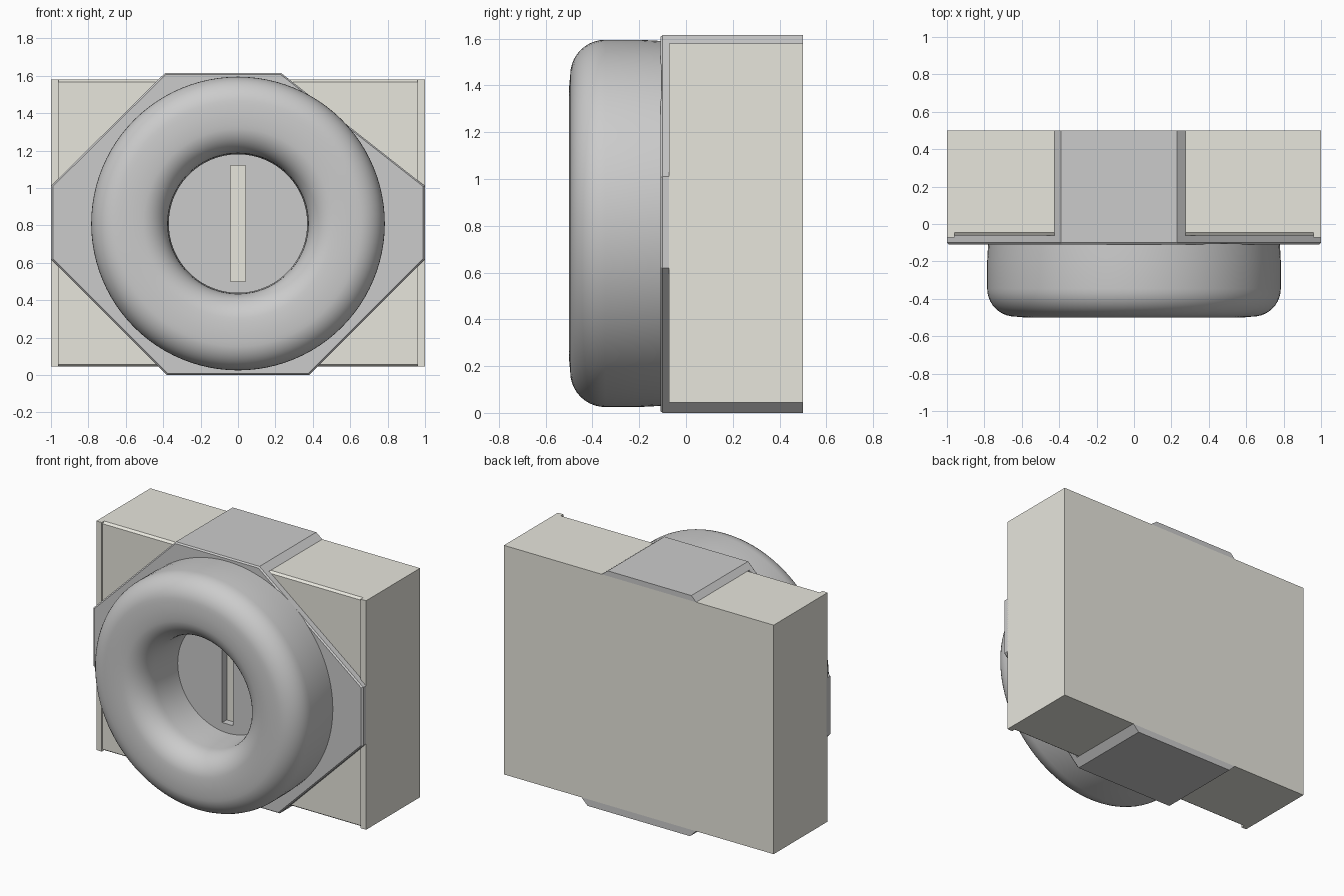
import bpy, bmesh, math

if "Cube" in bpy.data.objects:
    bpy.data.objects.remove(bpy.data.objects["Cube"])

CZ = 0.81  # height of the ring centre

cream = bpy.data.materials.new("cream")
cream.diffuse_color = (0.8, 0.79, 0.72, 1)
cream.use_nodes = True
cream.node_tree.nodes["Principled BSDF"].inputs["Base Color"].default_value = cream.diffuse_color


def finish(name, bm, mat=None):
    bmesh.ops.recalc_face_normals(bm, faces=bm.faces)
    me = bpy.data.meshes.new(name)
    bm.to_mesh(me)
    bm.free()
    ob = bpy.data.objects.new(name, me)
    bpy.context.collection.objects.link(ob)
    if mat:
        me.materials.append(mat)
    return ob


def prism(name, front, y0, y1, mat=None, back=None):
    """Solid between an xz outline at y0 and one at y1."""
    bm = bmesh.new()
    a = [bm.verts.new((x, y0, z)) for x, z in front]
    b = [bm.verts.new((x, y1, z)) for x, z in (back or front)]
    bm.faces.new(a)
    bm.faces.new(b[::-1])
    for i in range(len(a)):
        j = (i + 1) % len(a)
        bm.faces.new((a[i], b[i], b[j], a[j]))
    return finish(name, bm, mat)


def rect(x0, x1, z0, z1):
    return [(x0, z0), (x1, z0), (x1, z1), (x0, z1)]


# Main block with a recessed front panel between two side rails
ZB, ZT = 0.045, 1.58
prism("body", rect(-1, 1, ZB, ZT), -0.045, 0.5, cream)
prism("front_panel", rect(-0.96, 0.96, ZB + 0.012, ZT - 0.012), -0.062, -0.045,
      cream, rect(-0.96, 0.96, ZB, ZT))
for side, x in (("left", -0.98), ("right", 0.98)):
    prism(side + "_rail", rect(x - 0.02, x + 0.02, ZB, ZT), -0.072, -0.045, cream)

# Eight-sided front plate with softened front edge
outline = [(-0.38, 0), (0.38, 0), (1, 0.62), (1, 1.01),
           (0.23, 1.615), (-0.39, 1.615), (-1, 1.01), (-1, 0.62)]
inner = [(x * 0.99, CZ + (z - CZ) * 0.99) for x, z in outline]
plate = prism("front_plate", outline, -0.10, -0.062)
rim = prism("plate_face", inner, -0.11, -0.10, None, outline)

# Slot cut through plate
cutter = prism("slot_cutter", rect(-0.04, 0.04, 0.5, 1.12), -0.3, 0.0)
for ob in (plate, rim):
    mod = ob.modifiers.new("slot", "BOOLEAN")
    mod.operation = "DIFFERENCE"
    mod.solver = "EXACT"
    mod.object = cutter
    bpy.context.view_layer.objects.active = ob
    bpy.ops.object.modifier_apply(modifier="slot")
bpy.data.objects.remove(cutter)

# Top and bottom bands carried back over the block
prism("top_band", [(-0.425, ZT), (0.275, ZT), (0.23, 1.615), (-0.39, 1.615)], -0.062, 0.5)
prism("bottom_band", [(-0.38, 0), (0.38, 0), (0.425, ZB), (-0.425, ZB)], -0.062, 0.5)

# Rounded ring: lathe profile of (radius, y)
N = 96
prof = [(0.78, -0.105), (0.785, -0.2)]
prof += [(0.635 + 0.15 * math.cos(t), -0.345 - 0.15 * math.sin(t))
         for t in [math.pi / 2 * i / 10 for i in range(11)]]
prof += [(0.58, -0.5)]
prof += [(0.53 - 0.155 * math.sin(t), -0.335 - 0.16 * math.cos(t))
         for t in [math.pi / 2 * i / 10 for i in range(11)]]
prof += [(0.37, -0.22), (0.37, -0.105)]
bm = bmesh.new()
rings = []
for k in range(N):
    c, s = math.cos(2 * math.pi * k / N), math.sin(2 * math.pi * k / N)
    rings.append([bm.verts.new((r * c, y, CZ + r * s)) for r, y in prof])
for k in range(N):
    a, b = rings[k], rings[(k + 1) % N]
    for i in range(len(prof)):
        j = (i + 1) % len(prof)
        bm.faces.new((a[i], a[j], b[j], b[i]))
ring = finish("ring", bm)
bpy.ops.object.select_all(action="DESELECT")
ring.select_set(True)
bpy.context.view_layer.objects.active = ring
bpy.ops.object.shade_smooth_by_angle(angle=math.radians(40))
